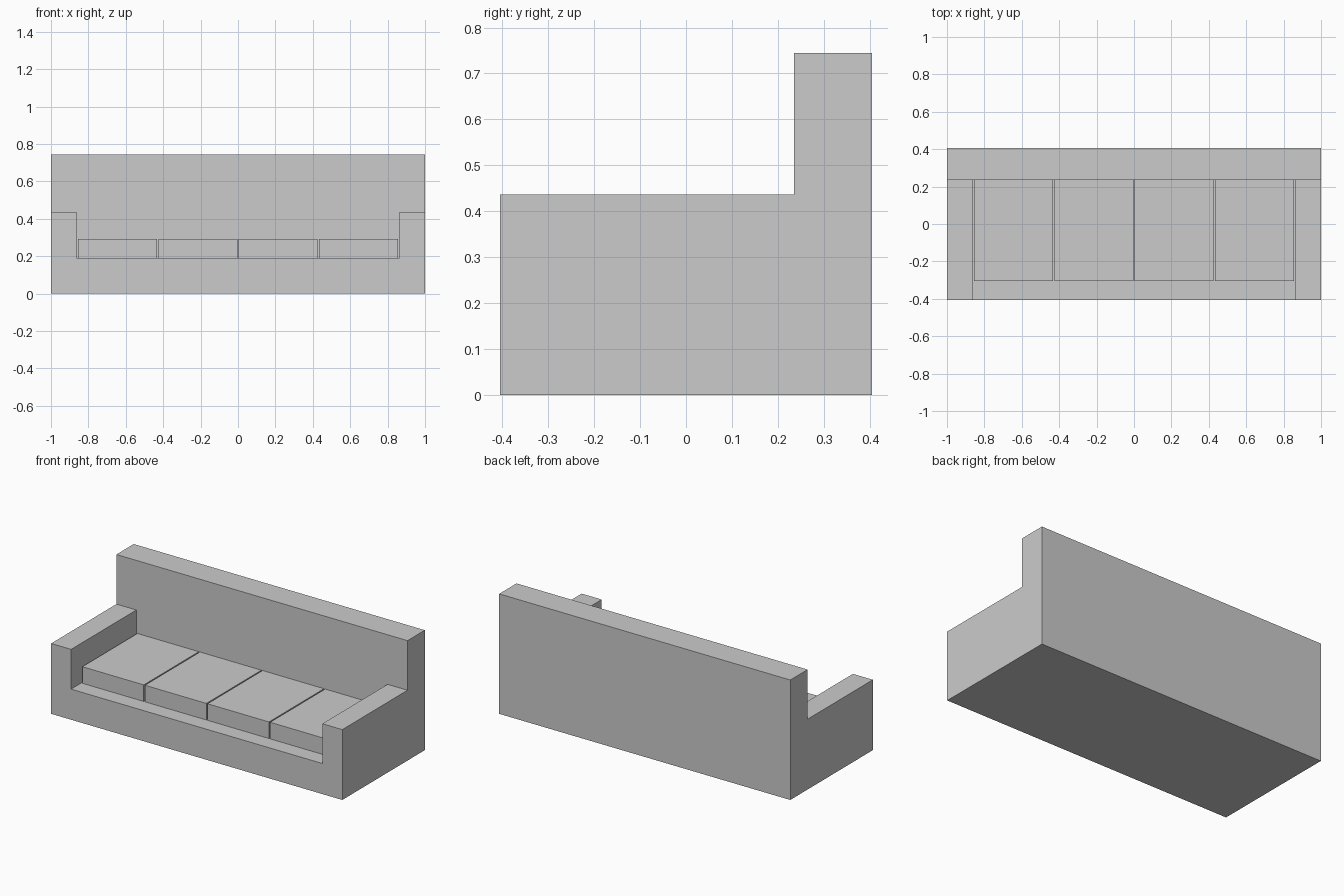
import bpy
import bmesh
from mathutils import Vector

cube = bpy.data.objects.get("Cube")
if cube:
    bpy.data.objects.remove(cube, do_unlink=True)

HALF_W, HALF_D = 1.0, 0.405
SEAT_Z, ARM_Z, BACK_Z = 0.19, 0.437, 0.745
ARM_X, BACK_Y = 0.863, 0.235

fabric = bpy.data.materials.new("grey fabric")
fabric.use_nodes = True
grey = (0.6, 0.6, 0.6, 1)
fabric.diffuse_color = grey
fabric.node_tree.nodes["Principled BSDF"].inputs["Base Color"].default_value = grey


def add_box(bm, low, high):
    low, high = Vector(low), Vector(high)
    for v in bmesh.ops.create_cube(bm, size=1)["verts"]:
        v.co = (low + high) / 2 + v.co * (high - low)


def finish(bm, name):
    bmesh.ops.recalc_face_normals(bm, faces=bm.faces)
    mesh = bpy.data.meshes.new(name)
    bm.to_mesh(mesh)
    bm.free()
    mesh.materials.append(fabric)
    obj = bpy.data.objects.new(name, mesh)
    bpy.context.collection.objects.link(obj)


def raise_faces(bm, rule, z_from, z_to):
    """Extrude the level faces at z_from whose centre passes the rule."""
    faces = [f for f in bm.faces if f.normal.z > 0.9
             and abs(f.calc_center_median().z - z_from) < 0.001
             and rule(f.calc_center_median())]
    new = bmesh.ops.extrude_face_region(bm, geom=faces)["geom"]
    bmesh.ops.delete(bm, geom=faces, context='FACES')
    for v in new:
        if isinstance(v, bmesh.types.BMVert):
            v.co.z = z_to
    bm.normal_update()


# Frame: base block, with arms and backrest pulled up out of its top
bm = bmesh.new()
add_box(bm, (-HALF_W, -HALF_D, 0), (HALF_W, HALF_D, SEAT_Z))
for point, normal in (((-ARM_X, 0, 0), (1, 0, 0)), ((ARM_X, 0, 0), (1, 0, 0)),
                      ((0, BACK_Y, 0), (0, 1, 0))):
    bmesh.ops.bisect_plane(bm, geom=bm.verts[:] + bm.edges[:] + bm.faces[:],
                           plane_co=point, plane_no=normal)
bm.normal_update()
raise_faces(bm, lambda c: abs(c.x) > ARM_X or c.y > BACK_Y, SEAT_Z, ARM_Z)
raise_faces(bm, lambda c: c.y > BACK_Y, ARM_Z, BACK_Z)
bmesh.ops.dissolve_limit(bm, angle_limit=0.01, verts=bm.verts[:], edges=bm.edges[:])
finish(bm, "sofa_frame")

# Four seat cushions with narrow gaps
PITCH, FRONT_Y, TOP_Z = 0.43, -0.305, 0.293
for i in range(4):
    x = (i - 1.5) * PITCH
    half = PITCH / 2 - 0.004
    bm = bmesh.new()
    add_box(bm, (x - half, FRONT_Y, SEAT_Z), (x + half, BACK_Y, TOP_Z))
    finish(bm, f"seat_cushion_{i + 1}")
